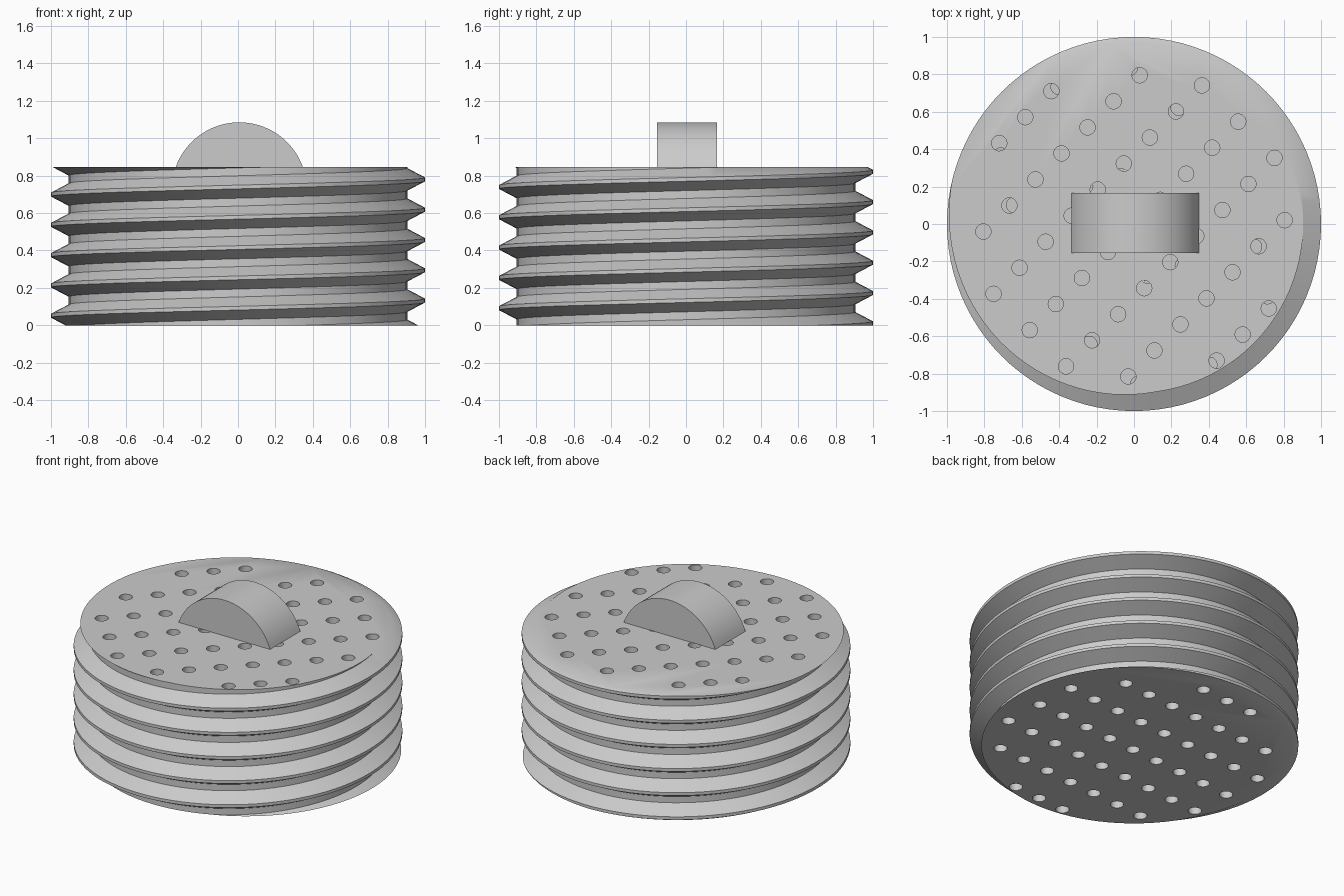
import bpy, bmesh, math
from mathutils import Matrix

if "Cube" in bpy.data.objects:
    bpy.data.objects.remove(bpy.data.objects["Cube"], do_unlink=True)

HEIGHT, PITCH, ROOT, SEGS = 0.845, 0.162, 0.905, 96

grey = bpy.data.materials.new("plain_grey")
grey.use_nodes = True
grey.diffuse_color = (0.6, 0.6, 0.6, 1)
grey.node_tree.nodes["Principled BSDF"].inputs["Base Color"].default_value = (0.6, 0.6, 0.6, 1)


def make_object(name, bm):
    bmesh.ops.recalc_face_normals(bm, faces=bm.faces)
    mesh = bpy.data.meshes.new(name)
    bm.to_mesh(mesh)
    bm.free()
    obj = bpy.data.objects.new(name, mesh)
    bpy.context.collection.objects.link(obj)
    mesh.materials.append(grey)
    return obj


def activate(obj):
    bpy.ops.object.select_all(action="DESELECT")
    obj.select_set(True)
    bpy.context.view_layer.objects.active = obj


# Threaded body: one thread profile repeated up a helix, then cut flat and capped
def threaded_body():
    bm = bmesh.new()
    profile = [(-0.01, 1.0), (0.01, 1.0), (0.06, ROOT), (0.102, ROOT)]
    columns = []
    for i in range(SEGS + 1):
        angle = math.tau * i / SEGS
        column = []
        for turn in range(-7, 4):
            for dz, r in profile:
                z = 0.78 + dz + PITCH * (turn + i / SEGS)
                column.append(bm.verts.new((r * math.cos(angle), r * math.sin(angle), z)))
        columns.append(column)
    for a, b in zip(columns, columns[1:]):
        for j in range(len(a) - 1):
            bm.faces.new((a[j], b[j], b[j + 1], a[j + 1]))
    bmesh.ops.remove_doubles(bm, verts=bm.verts, dist=0.0001)
    for z, normal in ((0, (0, 0, -1)), (HEIGHT, (0, 0, 1))):
        bmesh.ops.bisect_plane(bm, geom=bm.verts[:] + bm.edges[:] + bm.faces[:],
                               plane_co=(0, 0, z), plane_no=normal, clear_outer=True)
        rim = [e for e in bm.edges if e.is_boundary
               and all(abs(v.co.z - z) < 0.0001 for v in e.verts)]
        bmesh.ops.edgeloop_fill(bm, edges=rim)
    return make_object("threaded_body", bm)


# Grid of round holes, turned by an angle, between two heights
def hole_cutter(name, turn, low, high):
    bm = bmesh.new()
    spin = Matrix.Rotation(math.radians(turn), 4, "Z")
    for row in range(-3, 4):
        for col in range(-4, 5):
            u, v = col * 0.197, row * 0.274
            if math.hypot(u, v) < 0.87:
                place = (Matrix.Translation((0, -0.01, 0)) @ spin
                         @ Matrix.Translation((u, v, (low + high) / 2)))
                bmesh.ops.create_cone(bm, cap_ends=True, segments=24, radius1=0.041,
                                      radius2=0.041, depth=high - low, matrix=place)
    cutter = make_object(name, bm)
    cutter.hide_render = True
    return cutter


body = threaded_body()
layers = [("top_holes", 45, 0.56, 0.95), ("middle_holes", 15, 0.28, 0.57),
          ("bottom_holes", 4, -0.1, 0.29)]
for layer in layers:
    cutter = hole_cutter(*layer)
    cut = body.modifiers.new(layer[0], "BOOLEAN")
    cut.operation, cut.solver, cut.object = "DIFFERENCE", "EXACT", cutter
    activate(body)
    bpy.ops.object.modifier_apply(modifier=cut.name)
    bpy.data.objects.remove(cutter, do_unlink=True)


# Grip: a solid circular segment standing on the top face
def grip():
    bm = bmesh.new()
    radius, centre_z, steps = 0.361, 0.724, 40
    half = math.acos((HEIGHT - centre_z) / radius)
    arc = []
    for i in range(steps + 1):
        a = -half + 2 * half * i / steps
        arc.append(bm.verts.new((0.007 + radius * math.sin(a), -0.155,
                                 centre_z + radius * math.cos(a))))
    side = bm.faces.new(arc)
    out = bmesh.ops.extrude_face_region(bm, geom=[side], use_keep_orig=True)
    moved = [g for g in out["geom"] if isinstance(g, bmesh.types.BMVert)]
    bmesh.ops.translate(bm, verts=moved, vec=(0, 0.32, 0))
    return make_object("grip", bm)


for obj in (body, grip()):
    activate(obj)
    bpy.ops.object.shade_smooth_by_angle(angle=math.radians(30))
